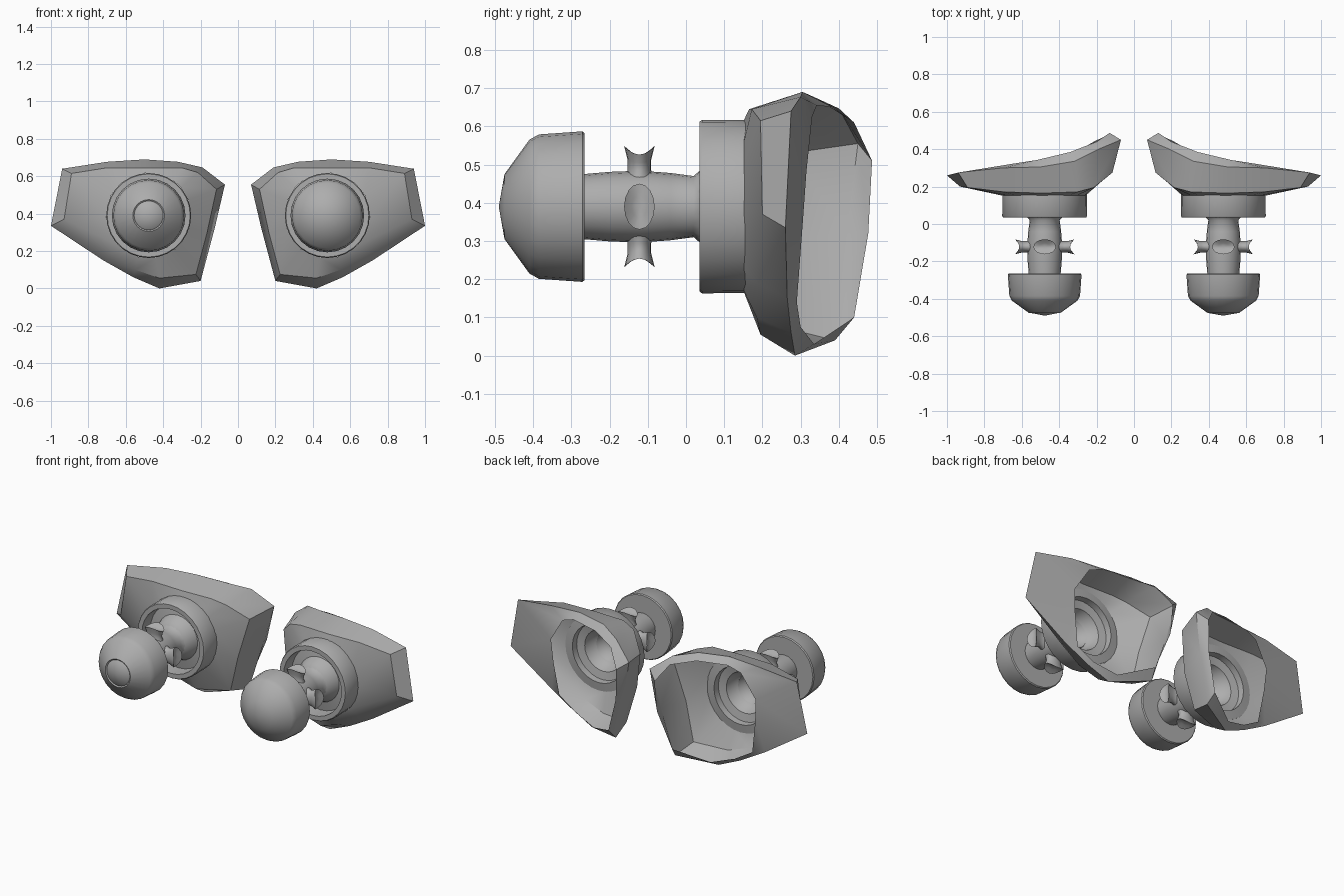
import bpy, bmesh, math
from mathutils import Vector

if "Cube" in bpy.data.objects:
    bpy.data.objects.remove(bpy.data.objects["Cube"])

CX, CZ = 0.4775, 0.39          # lamp axis
grey = bpy.data.materials.new("plain_grey")
grey.diffuse_color = (0.42, 0.42, 0.42, 1)
grey.use_nodes = True
grey.node_tree.nodes["Principled BSDF"].inputs["Base Color"].default_value = grey.diffuse_color


def finish(name, bm, angle, flip=False):
    """Turn a bmesh into a shaded object; flip mirrors it to the left side."""
    if flip:
        for v in bm.verts:
            v.co.x = -v.co.x
    bmesh.ops.recalc_face_normals(bm, faces=bm.faces)
    if name.startswith(("left_shell", "right_shell")):
        # open surface: the front faces must look outward (-y)
        front = min(bm.faces, key=lambda f: f.calc_center_median().y)
        if front.normal.y > 0:
            bmesh.ops.reverse_faces(bm, faces=bm.faces)
    me = bpy.data.meshes.new(name)
    bm.to_mesh(me)
    bm.free()
    me.materials.append(grey)
    ob = bpy.data.objects.new(name, me)
    bpy.context.collection.objects.link(ob)
    bpy.ops.object.select_all(action='DESELECT')
    ob.select_set(True)
    bpy.context.view_layer.objects.active = ob
    bpy.ops.object.shade_smooth_by_angle(angle=math.radians(angle))
    return ob


def loft(bm, loops, closed=False):
    """Bridge equal-length loops of points with quads."""
    rings = [[bm.verts.new(p) for p in l] for l in loops]
    n = len(rings[0])
    pairs = list(zip(rings, rings[1:]))
    if closed:
        pairs.append((rings[-1], rings[0]))
    for a, b in pairs:
        for i in range(n):
            j = (i + 1) % n
            bm.faces.new((a[i], a[j], b[j], b[i]))
    return rings


def fan(bm, ring, tip):
    c = bm.verts.new(tip)
    for i in range(len(ring)):
        bm.faces.new((ring[i], ring[(i + 1) % len(ring)], c))


def circle(r, y, n):
    return [(CX + r * math.cos(2 * math.pi * i / n), y,
             CZ + r * math.sin(2 * math.pi * i / n)) for i in range(n)]


def revolve(profile, n, tip0=None, tip1=None, closed=False):
    """Lathe (radius, y) pairs round the lamp axis, with optional end tips."""
    bm = bmesh.new()
    rings = loft(bm, [circle(r, y, n) for r, y in profile], closed)
    if tip0 is not None:
        fan(bm, rings[0], (CX, tip0, CZ))
    if tip1 is not None:
        fan(bm, rings[-1], (CX, tip1, CZ))
    return bm


# shell cross loops: front bevel, widest outline, edge of the rear opening
FRONT = [(.93, .20, .37), (.89, .195, .615), (.70, .172, .645), (.50, .165, .645),
         (.30, .172, .645), (.215, .195, .62), (.115, .275, .53), (.165, .235, .30),
         (.225, .25, .075), (.42, .195, .055), (.55, .185, .10), (.68, .185, .19)]
OUTER = [(1.0, .26, .335), (.94, .275, .64), (.70, .30, .677), (.50, .305, .69),
         (.32, .335, .677), (.19, .40, .647), (.07, .45, .555), (.125, .42, .32),
         (.20, .39, .04), (.42, .285, 0), (.56, .275, .06), (.72, .265, .15)]
RIM = [(.68, .305, .34), (.69, .315, .48), (.60, .33, .625), (.52, .342, .655),
       (.34, .385, .65), (.20, .44, .61), (.13, .487, .51), (.14, .477, .32),
       (.215, .44, .10), (.40, .335, .03), (.54, .30, .075), (.65, .29, .14)]


def shell():
    bm = bmesh.new()
    seat = []
    for x, y, z in FRONT:
        d = Vector((x - CX, 0, z - CZ)).normalized() * .228
        seat.append((CX + d.x, .152, CZ + d.z))
    loft(bm, [seat, FRONT, OUTER, RIM])
    return bm


# four elliptical lugs with saddle-shaped ends
def lugs():
    bm = bmesh.new()
    n, y0 = 16, -.122
    for k in range(4):
        a = k * math.pi / 2
        out = Vector((math.cos(a), 0, math.sin(a)))
        side = Vector((-math.sin(a), 0, math.cos(a)))
        base = Vector((CX, y0, CZ))
        loops = []
        for h, wy, wt, dip in ((.06, .040, .062, 0), (.095, .031, .045, 0),
                               (.115, .031, .050, .008), (.136, .040, .060, .023),
                               (.135, .02, .03, .006)):
            loop = []
            for i in range(n):
                t = 2 * math.pi * i / n
                loop.append(base + out * (h + dip * math.cos(t) ** 2)
                            + Vector((0, wy * math.cos(t), 0)) + side * wt * math.sin(t))
            loops.append(loop)
        rings = loft(bm, loops)
        fan(bm, rings[-1], base + out * .134)
    return bm


for label, flip in (("right", False), ("left", True)):
    finish(label + "_shell", shell(), 38, flip)

    # collar ring with stepped floor and flared hub
    collar = [(.175, .163), (.226, .157), (.227, .042), (.222, .035), (.195, .035),
              (.190, .11), (.135, .10), (.112, .05), (.095, .037), (.085, .028),
              (.085, .045), (.105, .06), (.125, .115), (.172, .125)]
    finish(label + "_collar", revolve(collar, 28, closed=True), 40, flip)

    # stem with hollow rear mouth
    stem = [(.085, -.27), (.091, -.20), (.094, -.12), (.088, -.04), (.080, .02),
            (.095, .037), (.088, .055), (.065, .02)]
    finish(label + "_stem", revolve(stem, 20, tip1=0.0), 50, flip)
    finish(label + "_lugs", lugs(), 45, flip)

    # rounded knob, the left one with a raised centre edge
    knob = [(.192, -.265), (.197, -.271), (.189, -.385), (.175, -.41), (.085, -.475)]
    if flip:
        knob += [(.078, -.470), (.073, -.476)]
    finish(label + "_knob", revolve(knob, 24, tip0=-.265, tip1=-.49), 42, flip)
